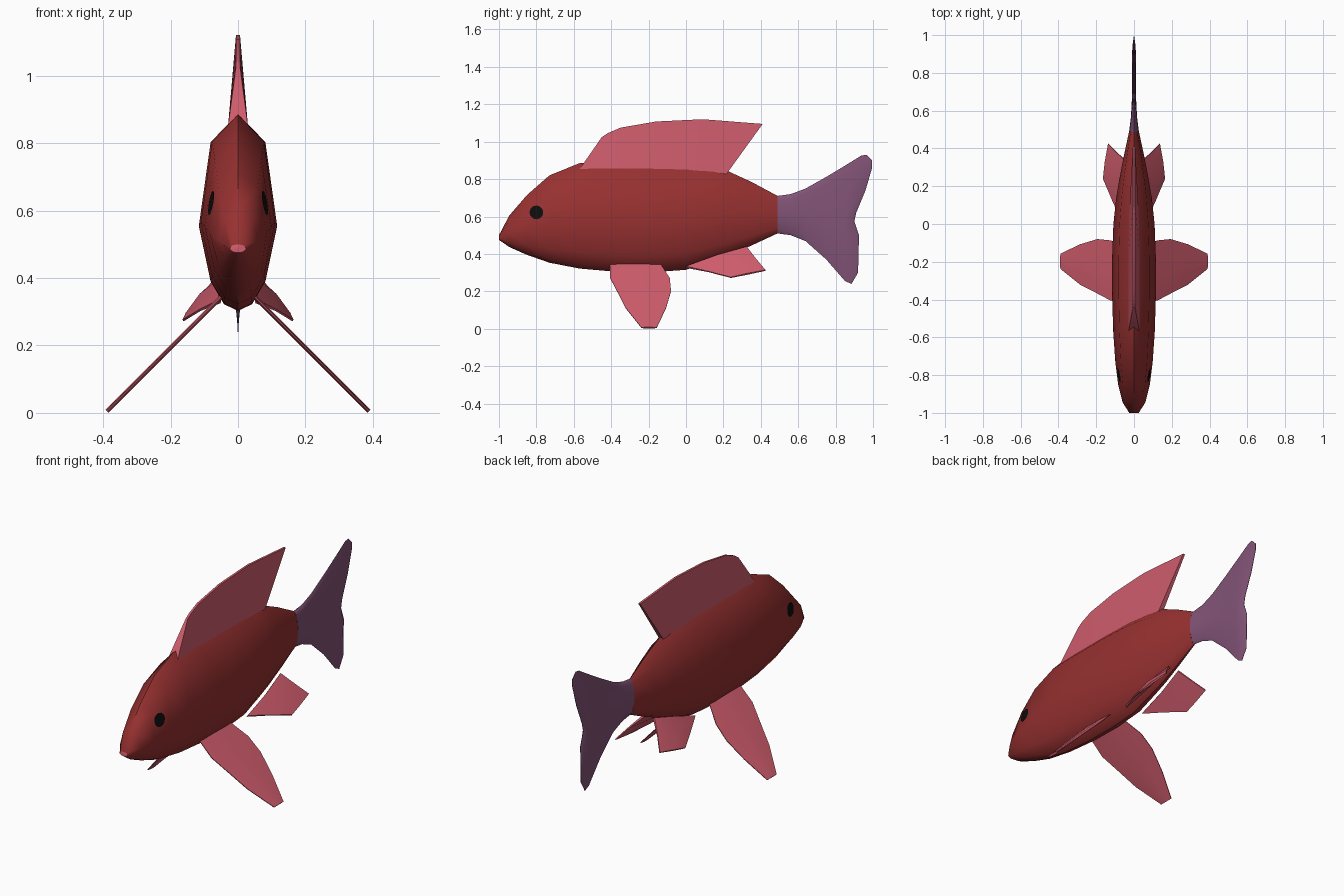
import bpy, bmesh, math
from mathutils import Vector
from mathutils.bvhtree import BVHTree

if "Cube" in bpy.data.objects:
    bpy.data.objects.remove(bpy.data.objects["Cube"])


def material(name, rgb):
    m = bpy.data.materials.new(name)
    m.diffuse_color = (*rgb, 1)
    m.use_nodes = True
    m.node_tree.nodes["Principled BSDF"].inputs["Base Color"].default_value = m.diffuse_color
    return m


RED = material("dark red", (0.31, 0.030, 0.030))
PINK = material("pink", (0.62, 0.107, 0.150))
PURPLE = material("purple", (0.225, 0.088, 0.185))
BLACK = material("black", (0.004, 0.004, 0.004))


def finish(bm, name, mats, angle=50, mirror=False):
    bmesh.ops.remove_doubles(bm, verts=bm.verts, dist=0.0005)
    bmesh.ops.recalc_face_normals(bm, faces=bm.faces)
    me = bpy.data.meshes.new(name)
    bm.to_mesh(me)
    bm.free()
    ob = bpy.data.objects.new(name, me)
    bpy.context.collection.objects.link(ob)
    for m in mats:
        me.materials.append(m)
    bpy.ops.object.select_all(action='DESELECT')
    ob.select_set(True)
    bpy.context.view_layer.objects.active = ob
    bpy.ops.object.shade_smooth_by_angle(angle=math.radians(angle))
    if mirror:
        mod = ob.modifiers.new("mirror", 'MIRROR')
        mod.use_mirror_merge = False
    return ob


def fin(name, rows, normal, mat, mirror=False):
    """Thin solid from a grid of (x, y, z, half thickness)."""
    bm = bmesh.new()
    n = Vector(normal).normalized()
    a, b = [[[bm.verts.new(Vector(p[:3]) + n * p[3] * s) for p in r]
             for r in rows] for s in (1, -1)]
    R, C = len(rows), len(rows[0])
    for i in range(R - 1):
        for j in range(C - 1):
            for g in (a, b):
                bm.faces.new((g[i][j], g[i + 1][j], g[i + 1][j + 1], g[i][j + 1]))
    # close the rim
    rim = ([(0, j) for j in range(C)] + [(i, C - 1) for i in range(1, R)]
           + [(R - 1, j) for j in range(C - 2, -1, -1)]
           + [(i, 0) for i in range(R - 2, 0, -1)])
    for (i, j), (k, l) in zip(rim, rim[1:] + rim[:1]):
        bm.faces.new((a[i][j], a[k][l], b[k][l], b[i][j]))
    return finish(bm, name, [mat], mirror=mirror)


# Body: rings along y as (y, bottom, top, half width)
stations = [(-1, .475, .50, .025), (-.945, .437, .605, .060), (-.85, .395, .715, .084),
            (-.73, .353, .82, .099), (-.57, .322, .885, .110), (-.38, .305, .887, .116),
            (-.18, .302, .886, .116), (0, .315, .880, .109), (.14, .362, .862, .094),
            (.23, .393, .840, .079), (.35, .445, .785, .056), (.49, .51, .71, .026)]
half = [(0, 1), (.70, .855), (1, .43), (.70, .15), (.36, .035), (0, 0)]
section = half + [(-x, z) for x, z in half[-2:0:-1]]
bm = bmesh.new()
rings = [[bm.verts.new((sx * w, y, lo + sz * (hi - lo))) for sx, sz in section]
         for y, lo, hi, w in stations]
N = len(section)
for r, s in zip(rings, rings[1:]):
    for j in range(N):
        bm.faces.new((r[j], r[(j + 1) % N], s[(j + 1) % N], s[j]))
bm.faces.new(rings[0]).material_index = 1      # mouth
bm.faces.new(rings[-1])
bm.normal_update()
surface = BVHTree.FromBMesh(bm)
finish(bm, "body", [RED, PINK])

# Eyes: thin discs laid on the body surface
bm = bmesh.new()
SEG = 12


def on_skin(y, z):
    hit = surface.ray_cast(Vector((1, y, z)), Vector((-1, 0, 0)))[0]
    return bm.verts.new((hit.x + .004, y, z))


circles = [[on_skin(-.80 + r * math.cos(k * math.tau / SEG), .622 + r * math.sin(k * math.tau / SEG))
            for k in range(SEG)] for r in (.037, .02)]
for k in range(SEG):
    m = (k + 1) % SEG
    bm.faces.new((circles[0][k], circles[0][m], circles[1][m], circles[1][k]))
bm.faces.new(circles[1])
eyes = finish(bm, "eyes", [BLACK], mirror=True)

# Dorsal fin: wide base tapering to a thin swept crest
base = [(-.57, .845), (-.45, .845), (-.34, .845), (-.16, .845), (.04, .840), (.215, .825)]
crest = [(-.45, 1.025), (-.42, 1.045), (-.35, 1.075), (-.16, 1.108), (.09, 1.12), (.41, 1.095)]
base_w = [.030, .030, .030, .030, .026, .014]
fin("dorsal_fin",
    [[(0, y, z, w) for (y, z), w in zip(base, base_w)],
     [(0, y, z, .006) for y, z in crest]], (1, 0, 0), PINK)
# leading wedge of the dorsal fin sits just ahead of the crest
bpy.data.objects["dorsal_fin"].data.vertices[0].co.y = -.575

# Tail: columns (y, bottom, top, half thickness) ending in a forked edge
columns = [(.488, .51, .71, .026), (.56, .50, .72, .017), (.64, .468, .75, .012),
           (.75, .37, .812, .011), (.85, .255, .872, .011)]
fork = [(.885, .24), (.92, .30), (.925, .50), (.90, .575), (.91, .62), (.96, .74),
        (.995, .86), (.995, .90), (.965, .93)]
rows = []
for i, (fy, fz) in enumerate(fork):
    f = (fz - .24) / .69
    edge = max(0, 1 - (2 * f - 1) ** 2) ** .5
    row = [(0, y, lo + f * (hi - lo), w * edge) for y, lo, hi, w in columns]
    # thick just inside the rim, sharp at the rim itself
    near = .955
    row.append((0, .85 + (fy - .85) * near * .8, .24 + .69 * f * .99 + .003, .010 * edge))
    row.append((0, fy, fz, .001))
    rows.append(row)
fin("tail", rows, (1, 0, 0), PURPLE)

# Pectoral fins: flat paddles slanting down and out, (z, front y, back y)
rows = []
for z, y0, y1 in [(.36, -.405, -.145), (.27, -.405, -.087), (.20, -.368, -.08),
                  (.11, -.322, -.107), (.005, -.238, -.157)]:
    rows.append([(.393 - z, y0 + (y1 - y0) * t, z, h)
                 for t, h in ((0, .002), (.3, .006), (.65, .006), (1, .002))])
fin("pectoral_fins", rows, (1, 0, 1), PINK, mirror=True)

# Rear belly fins
rows = [[(.055, 0, .33, .006), (.050, .17, .385, .014), (.030, .325, .435, .006)],
        [(.112, .12, .305, .003), (.108, .25, .345, .010), (.088, .375, .372, .003)],
        [(.163, .24, .274, .003), (.152, .33, .293, .005), (.136, .425, .312, .003)]]
fin("belly_fins", rows, (.75, -.15, 1), PINK, mirror=True)
